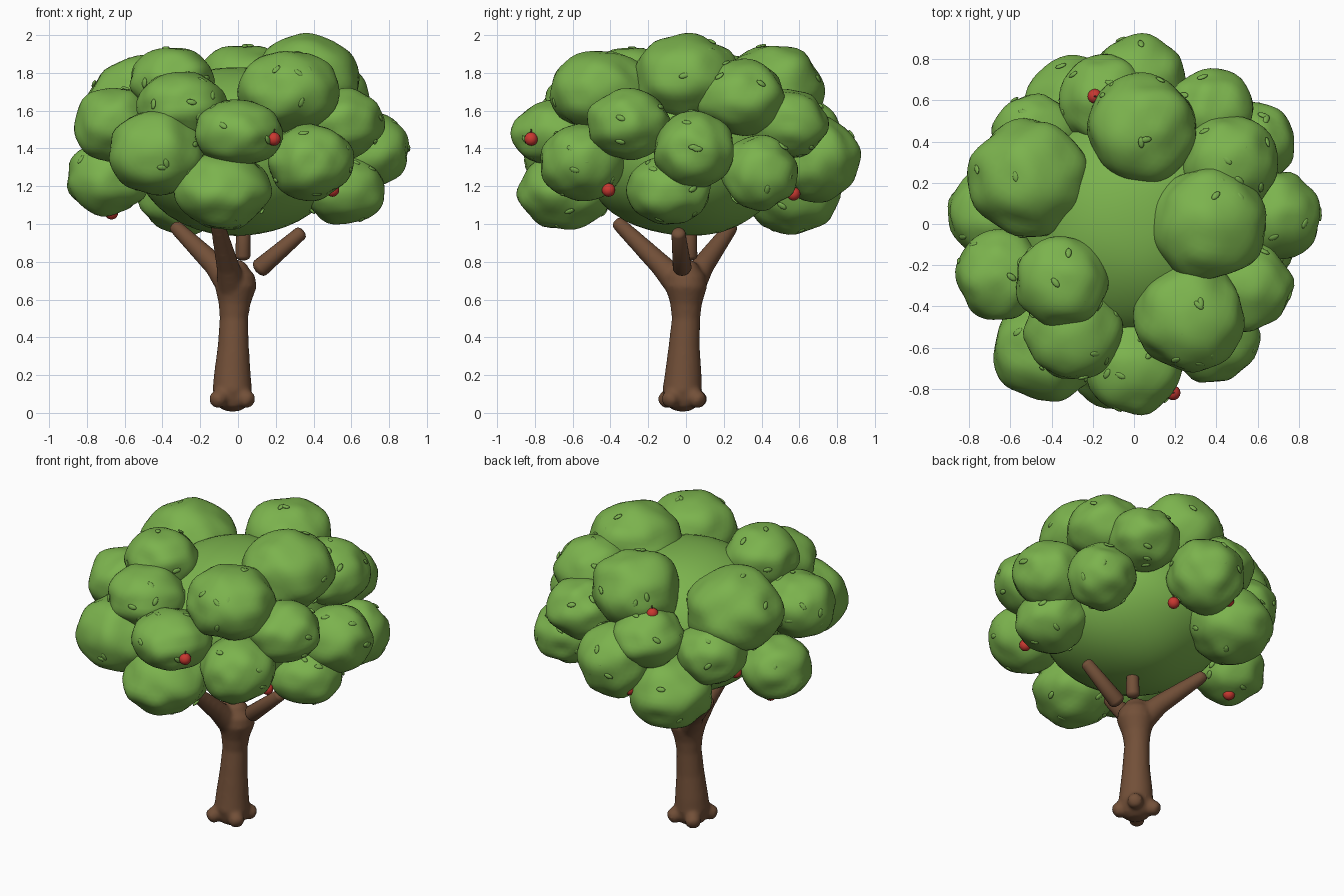
import bpy, bmesh, math, random
from mathutils import Vector, Matrix, noise

if "Cube" in bpy.data.objects:
    bpy.data.objects.remove(bpy.data.objects["Cube"])

random.seed(4)


def material(name, rgb):
    m = bpy.data.materials.new(name)
    m.diffuse_color = (*rgb, 1)
    m.use_nodes = True
    m.node_tree.nodes["Principled BSDF"].inputs["Base Color"].default_value = m.diffuse_color
    return m


GREEN = material("foliage_green", (0.20, 0.45, 0.075))
LEAF = material("leaf_green", (0.19, 0.42, 0.075))
BROWN = material("bark_brown", (0.17, 0.08, 0.04))
RED = material("fruit_red", (0.58, 0.04, 0.03))


def finish(bm, name, mat):
    for f in bm.faces:
        f.smooth = True
    me = bpy.data.meshes.new(name)
    bm.to_mesh(me)
    bm.free()
    me.materials.append(mat)
    ob = bpy.data.objects.new(name, me)
    bpy.context.collection.objects.link(ob)
    return ob


def tube(name, pts, mat, n=20):
    """Round-sectioned limb through (x, y, z, radius) points with domed ends."""
    P = [Vector(p[:3]) for p in pts]
    R = [p[3] for p in pts]
    axis = (P[-1] - P[0]).normalized()
    rings = []
    for a in (85, 60, 30):
        t = math.radians(a)
        rings.append((P[0] - axis * R[0] * 0.6 * math.sin(t), R[0] * math.cos(t)))
    rings += list(zip(P, R))
    for a in (30, 60, 85):
        t = math.radians(a)
        rings.append((P[-1] + axis * R[-1] * 0.6 * math.sin(t), R[-1] * math.cos(t)))
    q = axis.to_track_quat('Z', 'Y')
    bm = bmesh.new()
    loops = [[bm.verts.new(c + q @ Vector((r * math.cos(k * math.tau / n),
                                           r * math.sin(k * math.tau / n), 0)))
              for k in range(n)] for c, r in rings]
    for a, b in zip(loops, loops[1:]):
        for k in range(n):
            bm.faces.new((a[k], a[(k + 1) % n], b[(k + 1) % n], b[k]))
    bm.faces.new(loops[0][::-1])
    bm.faces.new(loops[-1])
    return finish(bm, name, mat)


def blob(name, c, r, rz, amp=0.1):
    """Lumpy flattened foliage ball."""
    bm = bmesh.new()
    bmesh.ops.create_icosphere(bm, subdivisions=4, radius=1)
    off = Vector((c[0] * 9, c[1] * 9, c[2] * 9))
    for v in bm.verts:
        d = 1.01 + amp * noise.noise(v.co * 1.8 + off)
        v.co = Vector((v.co.x * r * d + c[0], v.co.y * r * d + c[1], v.co.z * rz * d + c[2]))
    return finish(bm, name, GREEN)


# Trunk with flared foot and swollen fork
wood = [tube("trunk", [(-0.03, -0.02, 0.06, 0.09), (-0.03, -0.02, 0.12, 0.105), (-0.03, -0.015, 0.2, 0.098),
                       (-0.025, -0.01, 0.35, 0.083), (-0.022, 0, 0.5, 0.075), (-0.018, 0, 0.58, 0.085),
                       (-0.012, 0, 0.67, 0.112), (-0.012, 0, 0.73, 0.102), (-0.015, 0, 0.77, 0.07)], BROWN)]

# Root knobs
for i, (x, y) in enumerate([(0.055, -0.09), (-0.105, 0.075), (-0.115, -0.11), (0.05, 0.07)]):
    wood.append(tube(f"root_{i + 1}", [(-0.03, -0.02, 0.13, 0.06), (x, y, 0.065, 0.046)], BROWN, 14))

# Branches growing out of the fork
wood.append(tube("branch_back_left", [(-0.03, 0.02, 0.66, 0.08), (-0.12, 0.09, 0.78, 0.06),
                                      (-0.33, 0.24, 0.985, 0.038)], BROWN))
wood.append(tube("branch_front", [(-0.03, -0.02, 0.66, 0.08), (-0.055, -0.13, 0.78, 0.06),
                                  (-0.11, -0.36, 1.005, 0.038)], BROWN))

# Fuse trunk, roots and branches into one smooth bark surface
with bpy.context.temp_override(active_object=wood[0], object=wood[0],
                               selected_objects=wood, selected_editable_objects=wood):
    bpy.ops.object.join()
fuse = wood[0].modifiers.new("fuse", 'REMESH')
fuse.mode = 'VOXEL'
fuse.voxel_size = 0.012
fuse.use_smooth_shade = True
soft = wood[0].modifiers.new("soften", 'SMOOTH')
soft.factor = 0.5
soft.iterations = 6

# Separate upper branches
tube("branch_right", [(0.118, -0.02, 0.768, 0.05), (0.33, -0.04, 0.95, 0.037)], BROWN)
tube("branch_middle", [(0.025, 0.02, 0.83, 0.04), (0.03, 0.02, 1.02, 0.036)], BROWN)

# Foliage: large core and surrounding clumps (x, y, z, radius, half height)
blob("foliage_core", (0, 0, 1.385), 0.56, 0.445, 0.02)
CLUMPS = [
    (-0.51, 0.22, 1.64, 0.285, 0.24), (0.04, 0.46, 1.71, 0.265, 0.24), (0.36, 0.0, 1.77, 0.275, 0.23),
    (0.27, -0.45, 1.70, 0.265, 0.215), (-0.35, -0.28, 1.755, 0.22, 0.18), (-0.30, -0.52, 1.62, 0.235, 0.19),
    (0.46, 0.29, 1.67, 0.235, 0.20), (0.37, 0.54, 1.53, 0.21, 0.18), (0.02, 0.69, 1.35, 0.225, 0.225),
    (-0.14, 0.60, 1.50, 0.215, 0.18), (-0.28, 0.56, 1.17, 0.25, 0.22), (-0.48, 0.42, 1.42, 0.21, 0.18),
    (-0.69, 0.05, 1.24, 0.215, 0.19), (-0.65, -0.25, 1.53, 0.215, 0.195), (-0.43, -0.61, 1.38, 0.25, 0.23),
    (0.0, -0.69, 1.48, 0.23, 0.175), (0.385, -0.55, 1.33, 0.22, 0.2), (0.55, -0.30, 1.53, 0.215, 0.185),
    (0.69, 0.04, 1.39, 0.215, 0.20), (0.58, 0.39, 1.27, 0.2, 0.195), (-0.08, -0.635, 1.18, 0.25, 0.205),
    (0.56, -0.09, 1.18, 0.22, 0.18)]
for i, (x, y, z, r, rz) in enumerate(CLUMPS):
    blob(f"foliage_clump_{i + 1}", (x, y, z), r, rz)


def buried(p, skip):
    return any(((p.x - x) / r) ** 2 + ((p.y - y) / r) ** 2 + ((p.z - z) / rz) ** 2 < 1
               for j, (x, y, z, r, rz) in enumerate(CLUMPS) if j != skip)


# Small leaves lying on the clumps
bm = bmesh.new()
for i, (x, y, z, r, rz) in enumerate(CLUMPS):
    for _ in range(11):
        d = Vector((random.gauss(0, 1), random.gauss(0, 1), random.gauss(0, 1))).normalized()
        p = Vector((x + d.x * r, y + d.y * r, z + d.z * rz))
        if buried(p, i) or p.xy.length < 0.3:
            continue
        q = Vector((d.x / r, d.y / r, d.z / rz)).to_track_quat('Z', 'Y')
        m = (Matrix.Translation(p) @ q.to_matrix().to_4x4() @ Matrix.Rotation(random.uniform(0, 6.28), 4, 'Z')
             @ Matrix.Diagonal((0.028, 0.015, 0.008, 1)))
        bmesh.ops.create_icosphere(bm, subdivisions=2, radius=1, matrix=m)
finish(bm, "scattered_leaves", LEAF)

# Fruits with short stems
FRUITS = [(0.19, -0.82, 1.45), (0.50, -0.41, 1.18), (-0.19, 0.62, 1.67), (0.21, 0.69, 1.37),
          (0.17, 0.57, 1.16), (-0.11, 0.74, 1.2), (-0.67, 0.08, 1.06), (-0.55, 0.27, 1.25)]
for i, (x, y, z) in enumerate(FRUITS):
    bm = bmesh.new()
    bmesh.ops.create_uvsphere(bm, u_segments=16, v_segments=10, radius=0.036,
                              matrix=Matrix.Translation((x, y, z)))
    finish(bm, f"fruit_{i + 1}", RED)
    tube(f"fruit_stem_{i + 1}", [(x, y, z + 0.03, 0.005), (x + 0.004, y, z + 0.05, 0.004)], BROWN, 6)
